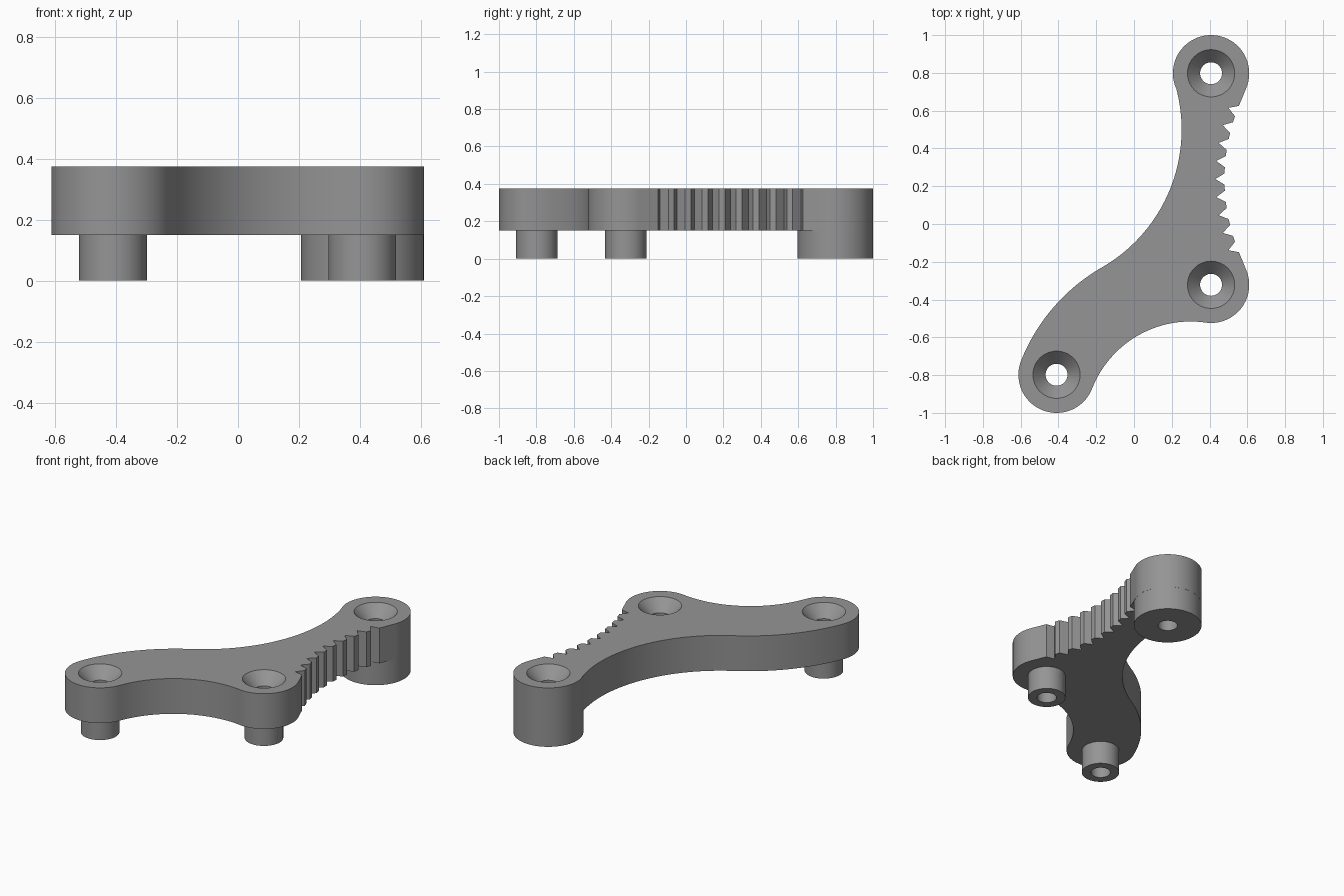
import bpy, bmesh, math
from mathutils import Vector

if "Cube" in bpy.data.objects:
    bpy.data.objects.remove(bpy.data.objects["Cube"])

R = 0.202                               # boss radius
Z0, Z1 = 0.15, 0.374                    # plate underside and top
A, B, C = Vector((0.408, 0.798)), Vector((0.408, -0.322)), Vector((-0.41, -0.798))

grey = bpy.data.materials.new("grey")
grey.diffuse_color = (0.3, 0.3, 0.3, 1)
grey.use_nodes = True
grey.node_tree.nodes["Principled BSDF"].inputs["Base Color"].default_value = grey.diffuse_color


def bearing(p, q):
    return math.atan2(q.y - p.y, q.x - p.x)


def arc(c, r, a0, a1, n=32):
    return [(c.x + r * math.cos(a0 + (a1 - a0) * i / n),
             c.y + r * math.sin(a0 + (a1 - a0) * i / n)) for i in range(n + 1)]


def make(name, bm):
    bmesh.ops.recalc_face_normals(bm, faces=bm.faces[:])
    me = bpy.data.meshes.new(name)
    bm.to_mesh(me)
    bm.free()
    me.materials.append(grey)
    ob = bpy.data.objects.new(name, me)
    bpy.context.collection.objects.link(ob)
    return ob


def stack(name, c, rings, n=64):
    """Closed round solid at c from (radius, z) rings, bottom to top."""
    bm = bmesh.new()
    loops = [[bm.verts.new((x, y, z)) for x, y in arc(c, r, 0, math.tau, n)[:-1]]
             for r, z in rings]
    for lo, hi in zip(loops, loops[1:]):
        for i in range(n):
            j = (i + 1) % n
            bm.faces.new((lo[i], lo[j], hi[j], hi[i]))
    bm.faces.new(loops[0])
    bm.faces.new(loops[-1])
    return make(name, bm)


# Rack of eight blunt teeth on a concave arc
rack, root, tip, pitch, flat = Vector((1.495, 0.238)), 1.064, 1.016, 0.0905, 0.016


def rack_point(r, a):
    return (rack.x - r * math.cos(a), rack.y + r * math.sin(a))


end = 4.5 * pitch - flat
teeth = [rack_point(tip, -end)]
for k in range(-4, 5):
    teeth.append(rack_point(root, k * pitch))
    if k < 4:
        mid = (k + 0.5) * pitch
        teeth += [rack_point(tip, mid - flat), rack_point(tip, mid + flat)]
teeth.append(rack_point(tip, end))

# Centres of the flowing side arcs
F, rf = Vector((-0.59, 0.5)), 0.842
turn = math.radians(-60.1)
u = Vector((math.cos(turn), math.sin(turn)))
w = F + rf * u - C
rd = (R * R - w.dot(w)) / (2 * (w.dot(u) + R))      # arc tangent to F and C
D = F + (rf + rd) * u
re = 0.56
half = (B - C) / 2
E = (B + C) / 2 + Vector((half.y, -half.x)).normalized() * math.sqrt((re + R) ** 2 - half.length_squared)

# Outline, anticlockwise from the back boss
P = Vector(teeth[-1])
start = bearing(A, P) + math.acos(R / (P - A).length)
outline = arc(A, R, start, bearing(A, F) % math.tau, 48)
outline += arc(F, rf, bearing(F, A), turn, 48)[1:]
outline += arc(D, rd, turn + math.pi, bearing(D, C) % math.tau)[1:]
outline += arc(C, R, bearing(D, C) % math.tau, bearing(C, E) % math.tau, 40)[1:]
outline += arc(E, re, bearing(E, C) % math.tau, bearing(E, B))[1:]
outline += arc(B, R, bearing(B, E) % math.tau, math.tau - start, 32)[1:]
outline += teeth

bm = bmesh.new()
face = bm.faces.new([bm.verts.new((x, y, Z0)) for x, y in outline])
top = bmesh.ops.extrude_face_region(bm, geom=[face])["geom"]
bmesh.ops.translate(bm, vec=(0, 0, Z1 - Z0),
                    verts=[v for v in top if isinstance(v, bmesh.types.BMVert)])
plate = make("toothed_bracket", bm)


def boolean(tool, op):
    m = plate.modifiers.new(op, 'BOOLEAN')
    m.object, m.operation, m.solver = tool, op, 'EXACT'
    bpy.context.view_layer.objects.active = plate
    bpy.ops.object.modifier_apply(modifier=m.name)
    bpy.data.objects.remove(tool)


# Posts below the plate, then countersunk screw holes through everything
for c, r in ((A, R - 0.0005), (B, 0.111), (C, 0.111)):
    boolean(stack("post", c, [(r, 0), (r, 0.25)]), 'UNION')
for c in (A, B, C):
    boolean(stack("screw_hole", c, [(0.058, -0.1), (0.058, Z1 - 0.072),
                                    (0.125, Z1), (0.125, Z1 + 0.1)]), 'DIFFERENCE')

bpy.ops.object.select_all(action='DESELECT')
plate.select_set(True)
bpy.context.view_layer.objects.active = plate
bpy.ops.object.shade_smooth_by_angle(angle=math.radians(30))
